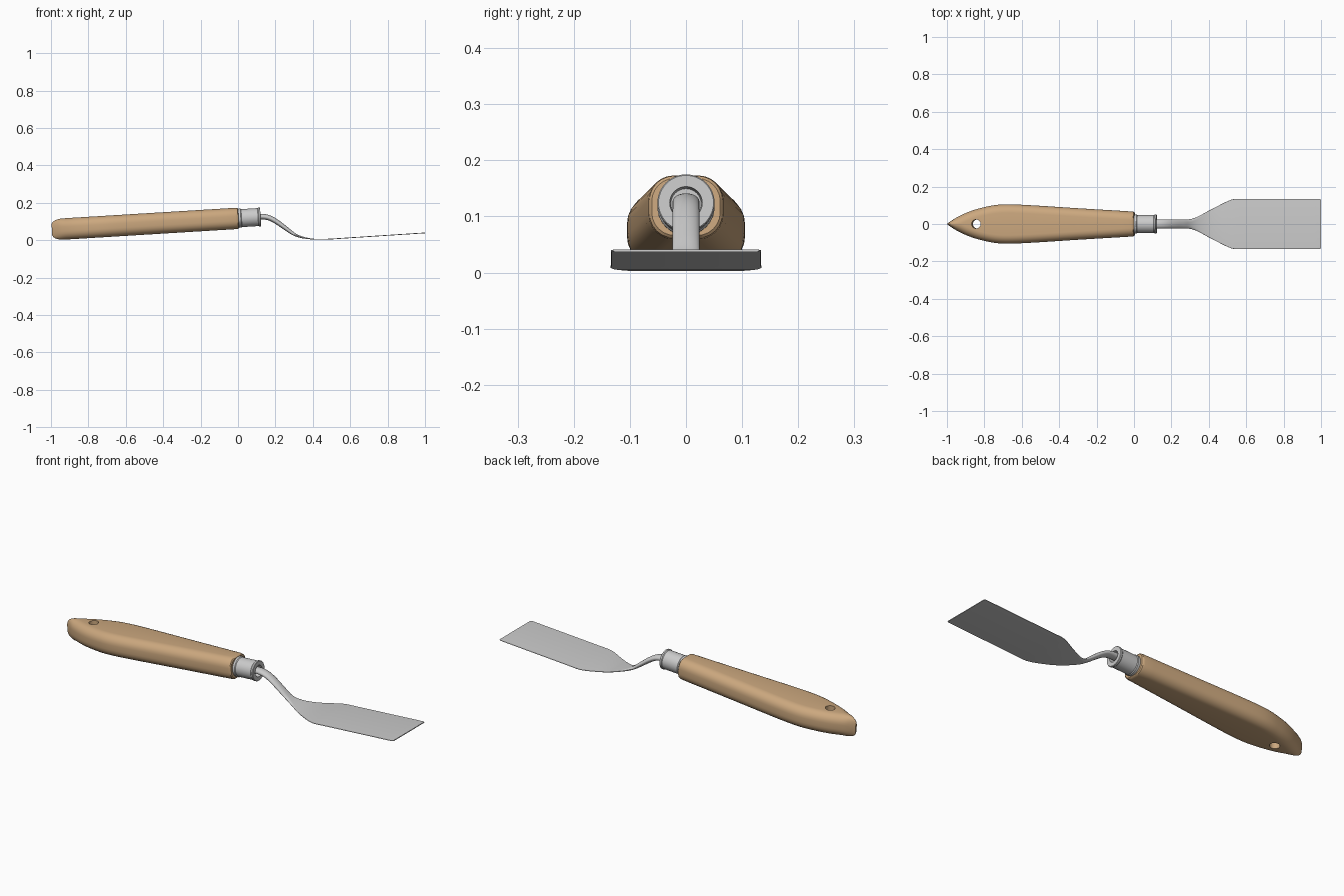
import bpy, bmesh, math
from mathutils import Vector, Matrix

if "Cube" in bpy.data.objects:
    bpy.data.objects.remove(bpy.data.objects["Cube"])

TILT = math.radians(3.5)
GRIP = Matrix.Translation((0.003, 0, 0.117)) @ Matrix.Rotation(-TILT, 4, 'Y')

wood = bpy.data.materials.new("wood")
wood.diffuse_color = (0.60, 0.39, 0.21, 1)
wood.use_nodes = True
wood.node_tree.nodes["Principled BSDF"].inputs["Base Color"].default_value = wood.diffuse_color


def resample(keys, steps):
    """Catmull-Rom through key rows."""
    out = []
    for i in range(len(keys) - 1):
        p = [keys[max(0, min(len(keys) - 1, i + k))] for k in (-1, 0, 1, 2)]
        for s in range(steps):
            t = s / steps
            out.append([0.5 * (2 * b + (c - a) * t + (2 * a - 5 * b + 4 * c - d) * t * t
                        + (3 * b - a - 3 * c + d) * t ** 3) for a, b, c, d in zip(*p)])
    return out + [list(keys[-1])]


def section(w, h, ry, rz, seg=6):
    """Rounded rectangle with elliptical corners, in (side, up)."""
    ry, rz = min(ry, w), min(rz, h)
    pts = []
    for q, (sy, sz) in enumerate(((1, 1), (-1, 1), (-1, -1), (1, -1))):
        for k in range(seg + 1):
            a = (q + k / seg) * math.pi / 2
            pts.append((sy * (w - ry) + ry * math.cos(a), sz * (h - rz) + rz * math.sin(a)))
    return pts


def finish(name, bm, mat=None):
    bmesh.ops.remove_doubles(bm, verts=bm.verts, dist=1e-5)
    bmesh.ops.recalc_face_normals(bm, faces=bm.faces)
    me = bpy.data.meshes.new(name)
    bm.to_mesh(me)
    bm.free()
    ob = bpy.data.objects.new(name, me)
    bpy.context.collection.objects.link(ob)
    if mat:
        me.materials.append(mat)
    return ob


def loft(name, rows, mat=None):
    """Rows are x, z, half width, half height, corner radii."""
    bm = bmesh.new()
    rings = []
    for i, (x, z, w, h, ry, rz) in enumerate(rows):
        a, b = rows[max(i - 1, 0)], rows[min(i + 1, len(rows) - 1)]
        t = Vector((b[0] - a[0], 0, b[1] - a[1])).normalized()
        up = Vector((-t.z, 0, t.x))
        rings.append([bm.verts.new(Vector((x, y, z)) + up * u) for y, u in section(w, h, ry, rz)])
    for r, s in zip(rings, rings[1:]):
        for k in range(len(r)):
            j = (k + 1) % len(r)
            bm.faces.new((r[k], r[j], s[j], s[k]))
    bm.faces.new(rings[0])
    bm.faces.new(rings[-1])
    return finish(name, bm, mat)


def activate(ob):
    bpy.ops.object.select_all(action='DESELECT')
    ob.select_set(True)
    bpy.context.view_layer.objects.active = ob


# Wooden handle: x, half width, half height
outline = [(-1.0, .005, .030), (-.992, .010, .042), (-.975, .021, .051), (-.95, .036, .056),
           (-.9, .060, .057), (-.85, .078, .057), (-.8, .091, .057), (-.74, .102, .057),
           (-.67, .105, .057), (-.55, .100, .057), (-.3, .084, .057), (-.015, .067, .057)]
rows = [(x, 0, w, h, .045, .045) for x, w, h in resample(outline, 4)]
rows += [(-.004, 0, .065, .055, .043, .043), (0, 0, .061, .051, .041, .041)]
handle = loft("handle", rows, wood)
handle.data.transform(GRIP)

# Hanging hole
bm = bmesh.new()
bmesh.ops.create_cone(bm, cap_ends=True, segments=32, radius1=.024, radius2=.024, depth=.4,
                      matrix=GRIP @ Matrix.Translation((-.845, 0, 0)))
cutter = finish("hole_cutter", bm, wood)
cutter.hide_render = True
mod = handle.modifiers.new("hole", 'BOOLEAN')
mod.operation, mod.solver, mod.object = 'DIFFERENCE', 'EXACT', cutter
activate(handle)
bpy.ops.object.modifier_apply(modifier=mod.name)
bpy.data.objects.remove(cutter)

# Metal ferrule: lathed tube with lips, (x, radius)
profile = [(-.03, .047), (.004, .051), (.012, .051), (.016, .048), (.104, .048), (.108, .051),
           (.116, .051), (.118, .049), (.118, .029), (.09, .027), (.09, 0)]
bm = bmesh.new()
vs = [bm.verts.new((x, 0, r)) for x, r in profile]
es = [bm.edges.new(p) for p in zip(vs, vs[1:])]
bmesh.ops.spin(bm, geom=vs + es, cent=(0, 0, 0), axis=(1, 0, 0), angle=2 * math.pi, steps=48)
ferrule = finish("ferrule", bm)
ferrule.data.transform(GRIP)

# Cranked shank flattening into the blade
keys = [(.08, .124, .024, .015, .024, .015), (.13, .126, .024, .015, .024, .015),
        (.17, .118, .024, .014, .024, .014), (.21, .096, .024, .013, .024, .013),
        (.26, .060, .024, .011, .022, .011), (.30, .032, .026, .008, .018, .008),
        (.34, .016, .039, .005, .012, .005), (.39, .007, .066, .0025, .005, .0025),
        (.44, .0045, .092, .002, .003, .002), (.50, .0065, .122, .002, .003, .002),
        (.54, .009, .134, .002, .003, .002), (.60, .013, .134, .002, .003, .002),
        (.80, .026, .134, .002, .003, .002), (.992, .0385, .134, .002, .003, .002)]
blade = loft("blade", resample(keys, 5) + [(1.0, .039, .130, .002, .003, .002)])

for ob in (handle, ferrule, blade):
    activate(ob)
    bpy.ops.object.shade_smooth_by_angle(angle=math.radians(35))
